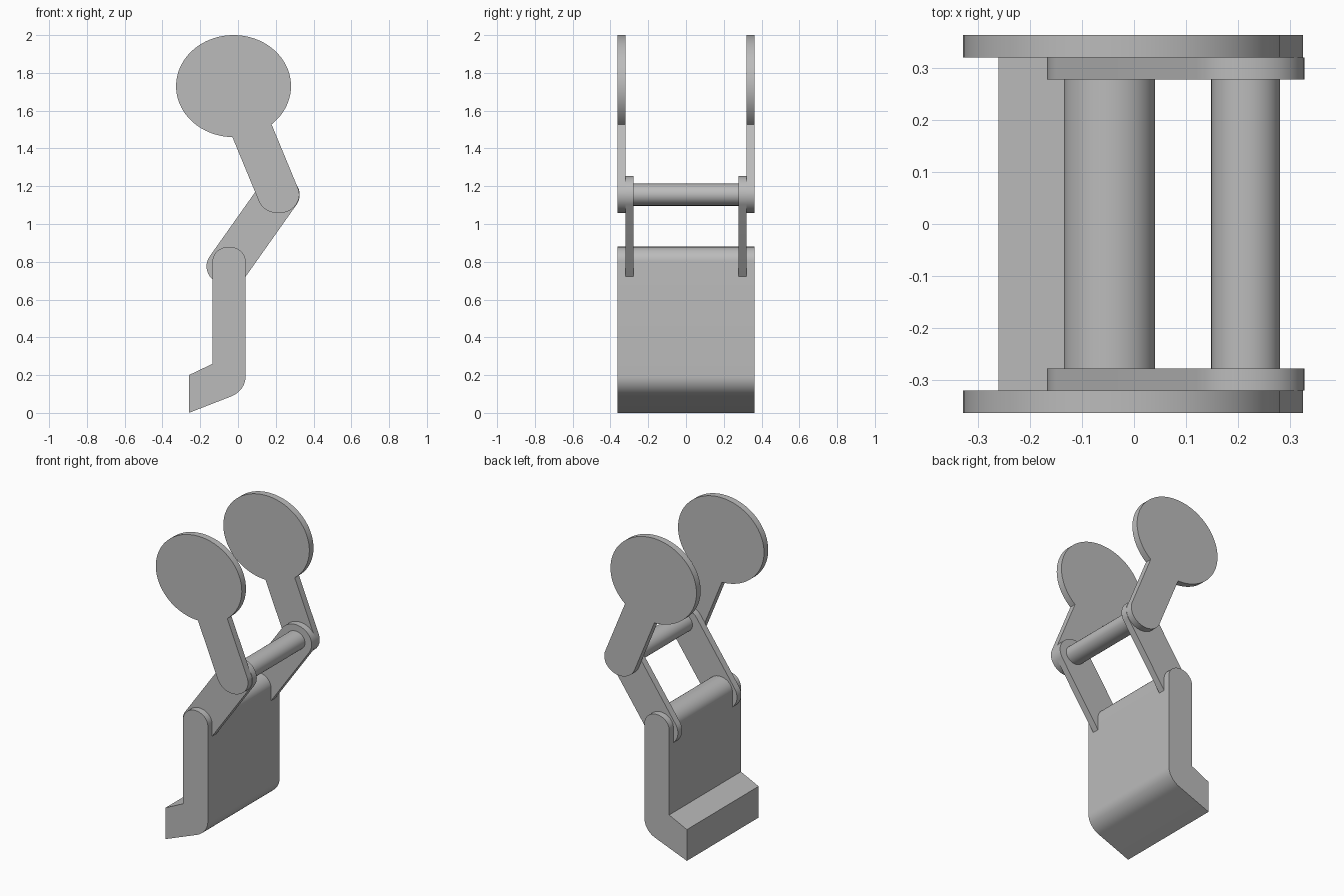
import bpy, bmesh
from math import sin, cos, asin, atan2, pi, radians
from mathutils import Vector

cube = bpy.data.objects.get("Cube")
if cube:
    bpy.data.objects.remove(cube)

grey = bpy.data.materials.new("plain grey")
grey.use_nodes = True
colour = (0.5, 0.5, 0.5, 1)
grey.diffuse_color = colour
grey.node_tree.nodes["Principled BSDF"].inputs["Base Color"].default_value = colour

STRETCH = 1.127  # round parts are wider along x than they are tall
ELBOW = Vector((0.19, 1.155))
HIP = Vector((-0.048, 0.776))
HEAD = Vector((-0.021, 1.73))


def arc(cx, cz, r, start, end, steps=32):
    return [Vector((cx + r * cos(start + (end - start) * i / steps),
                    cz + r * sin(start + (end - start) * i / steps)))
            for i in range(steps + 1)]


def place(points, base, tip):
    """Turn a profile drawn along +z so that it runs from base to tip."""
    u = (tip - base).normalized()
    side = Vector((u.y, -u.x))
    return [base + side * p.x + u * p.y for p in points]


def extrude(name, outline, y0, y1):
    """Extrude an x-z outline along y."""
    bm = bmesh.new()
    face = bm.faces.new([bm.verts.new((p.x * STRETCH, y0, p.y)) for p in outline])
    new = bmesh.ops.extrude_face_region(bm, geom=[face])["geom"]
    bmesh.ops.translate(bm, vec=(0, y1 - y0, 0),
                        verts=[v for v in new if isinstance(v, bmesh.types.BMVert)])
    bmesh.ops.recalc_face_normals(bm, faces=bm.faces)
    mesh = bpy.data.meshes.new(name)
    bm.to_mesh(mesh)
    bm.free()
    mesh.materials.append(grey)
    obj = bpy.data.objects.new(name, mesh)
    bpy.context.collection.objects.link(obj)
    bpy.ops.object.select_all(action="DESELECT")
    obj.select_set(True)
    bpy.context.view_layer.objects.active = obj
    bpy.ops.object.shade_smooth_by_angle(angle=radians(25))


# Upright block with rounded top, rounded heel and a sloping toe
heel_r, heel_z, slope = 0.115, 0.192, 0.414
block = arc(-0.042, 0.802, 0.0776, pi, 0)
block += arc(0.0356 - heel_r, heel_z, heel_r, 0, slope - pi / 2, 16)
block += [Vector((-0.2307, 0)), Vector((-0.2307, 0.2)), Vector((-0.1196, 0.26))]
extrude("block", block, -0.3625, 0.3625)

# Link outline: a bar with round ends
length = (ELBOW - HIP).length
link = place(arc(0, length, 0.1, 0, pi) + arc(0, 0, 0.1, pi, 2 * pi), HIP, ELBOW)

# Paddle outline: a large disc on a round-ended arm
half, disc_r = 0.098, 0.27
gap = asin(half / disc_r)
reach = (HEAD - ELBOW).length
paddle = place(arc(0, reach, disc_r, gap - pi / 2, 1.5 * pi - gap, 80)
               + arc(0, 0, half, pi, 2 * pi), ELBOW, HEAD)

for side, s in (("left", 1), ("right", -1)):
    # The side plates sit at the back (+y) and front (-y) of the block
    place_name = "back" if s > 0 else "front"
    extrude(place_name + "_link", link, s * 0.277, s * 0.32)
    extrude(place_name + "_paddle", paddle, s * 0.32, s * 0.3625)

# Cross rod between the two links
extrude("cross_rod", arc(ELBOW.x, ELBOW.y, 0.0585, 0, 2 * pi, 48)[:-1], -0.277, 0.277)
